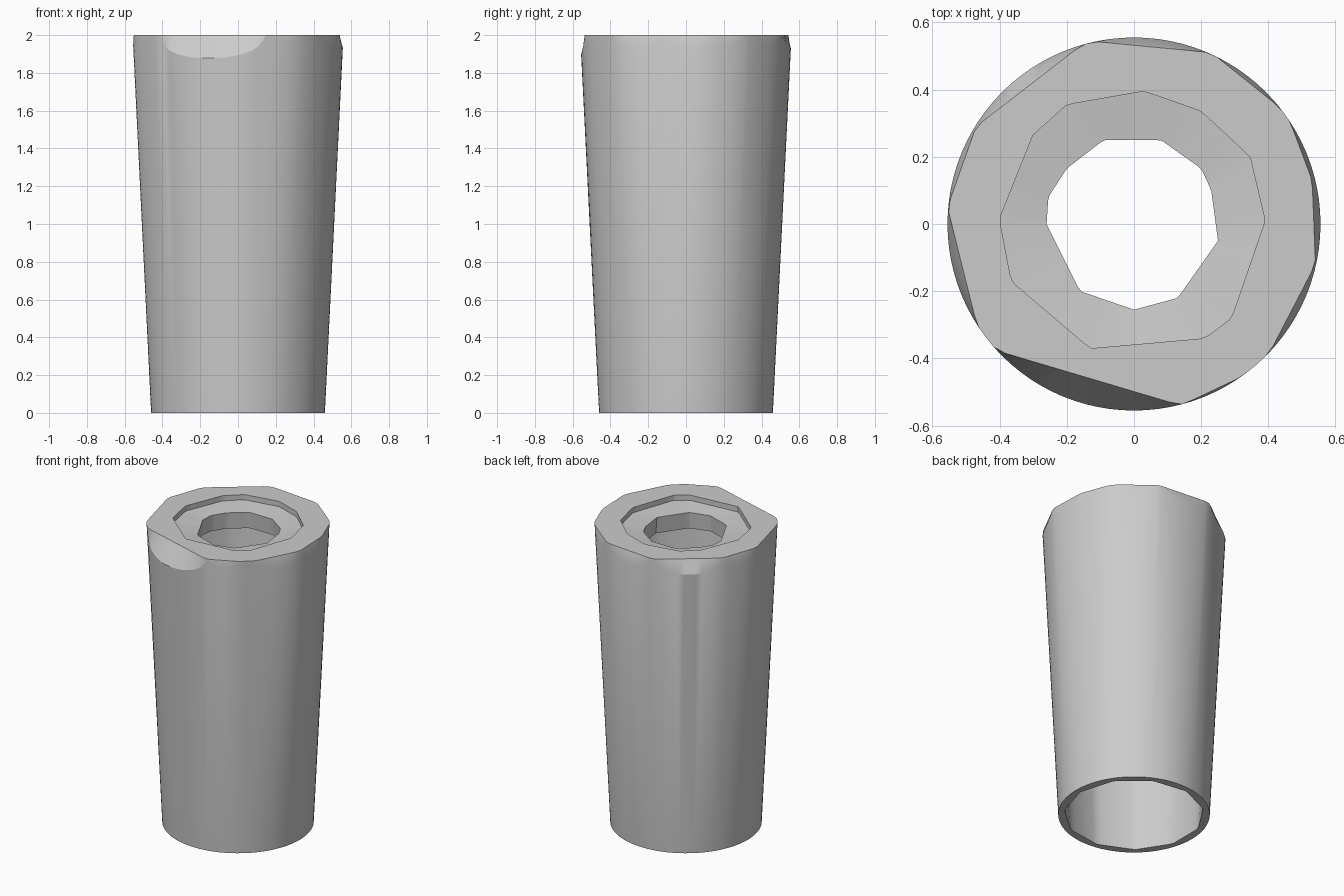
import bpy, bmesh, math
from mathutils import Vector

cube = bpy.data.objects.get("Cube")
if cube:
    bpy.data.objects.remove(cube, do_unlink=True)

SEGMENTS = 96
FOOT_R, SHOULDER_R, HEIGHT = 0.46, 0.555, 2.0

# Irregular facet outlines, counter-clockwise
RIM = [(.54, -.12), (.53, .13), (.455, .33), (.23, .51), (-.14, .545), (-.47, .29),
       (-.555, .05), (-.465, -.31), (-.415, -.375), (.14, -.54), (.32, -.455), (.4, -.39)]
LIP = [(.39, .01), (.345, .2), (.2, .335), (.03, .395), (-.2, .355), (-.3, .265),
       (-.4, .015), (-.365, -.17), (-.13, -.37), (.21, -.34), (.29, -.28)]
HOLE = [(.25, -.05), (.23, .1), (.2, .165), (.08, .25), (-.09, .25), (-.2, .165),
        (-.255, .08), (-.26, 0), (-.16, -.2), (0, -.255), (.13, -.22)]
FOOT = [(.425 * math.cos(a), .425 * math.sin(a))
        for a in (math.tau * i / 11 for i in range(11))]


def reach(outline, angle):
    """Distance from the axis to the outline in one direction."""
    d = Vector((math.cos(angle), math.sin(angle)))
    best = 0
    for i, p in enumerate(outline):
        p, q = Vector(p), Vector(outline[(i + 1) % len(outline)])
        e = q - p
        den = d.cross(e)
        if abs(den) > 1e-6:
            t, s = p.cross(e) / den, p.cross(d) / den
            if t > 0 and -1e-4 <= s <= 1 + 1e-4:
                best = max(best, t)
    return best


def section(angle):
    """Radius and height pairs around the wall, from the outer foot."""
    rim, lip, hole = (reach(o, angle) for o in (RIM, LIP, HOLE))
    inset = max(SHOULDER_R - rim, 0)
    drop = 0.01 + 0.14 * min(1, math.sqrt(inset / 0.12))
    z = HEIGHT - drop
    shoulder = FOOT_R + (SHOULDER_R - FOOT_R) * min(1, z / 1.85)
    return [(FOOT_R, 0), (shoulder, z), (min(rim, SHOULDER_R), HEIGHT),
            (lip, HEIGHT), (lip, 1.965), (hole, 1.95), (hole + .01, 1.84),
            (0.505, 1.82), (reach(FOOT, angle), 0)]


# Tapered sleeve: one closed wall section swept round the axis
bm = bmesh.new()
columns = []
for i in range(SEGMENTS):
    a = math.tau * i / SEGMENTS
    columns.append([bm.verts.new((r * math.cos(a), r * math.sin(a), z))
                    for r, z in section(a)])
for i, col in enumerate(columns):
    nxt = columns[(i + 1) % SEGMENTS]
    for j in range(len(col)):
        k = (j + 1) % len(col)
        bm.faces.new((col[j], nxt[j], nxt[k], col[k]))
bmesh.ops.recalc_face_normals(bm, faces=bm.faces)
mesh = bpy.data.meshes.new("tapered_sleeve")
bm.to_mesh(mesh)
bm.free()
sleeve = bpy.data.objects.new("tapered_sleeve", mesh)
bpy.context.collection.objects.link(sleeve)

# Plain grey finish
grey = bpy.data.materials.new("light_grey")
grey.use_nodes = True
colour = (0.6, 0.6, 0.6, 1)
grey.diffuse_color = colour
grey.node_tree.nodes["Principled BSDF"].inputs["Base Color"].default_value = colour
mesh.materials.append(grey)

bpy.context.view_layer.objects.active = sleeve
sleeve.select_set(True)
bpy.ops.object.shade_smooth_by_angle(angle=math.radians(25))
